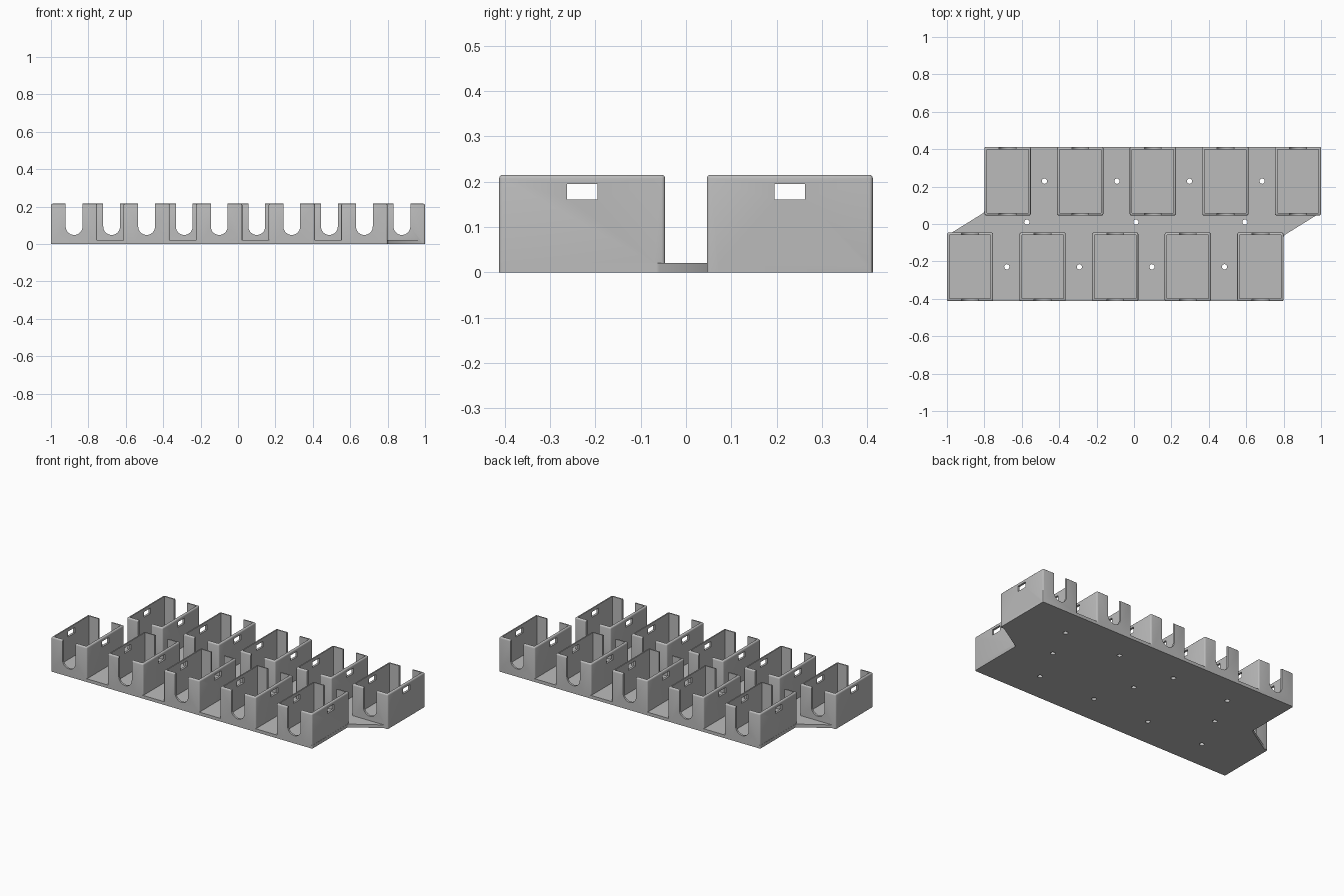
import bpy, bmesh
from math import pi, sin, cos

W, D, H = 0.247, 0.366, 0.215      # compartment outer size
WALL, FLOOR, ROUND = 0.013, 0.02, 0.008
PITCH, ROW_Y = 0.388, 0.229

old = bpy.data.objects.get("Cube")
if old:
    bpy.data.objects.remove(old, do_unlink=True)

grey = bpy.data.materials.new("grey plastic")
grey.use_nodes = True
GREY = (0.5, 0.5, 0.5, 1)
grey.diffuse_color = GREY
grey.node_tree.nodes["Principled BSDF"].inputs["Base Color"].default_value = GREY


def new_object(name, bm):
    bmesh.ops.recalc_face_normals(bm, faces=bm.faces)
    mesh = bpy.data.meshes.new(name)
    bm.to_mesh(mesh)
    bm.free()
    mesh.materials.append(grey)
    obj = bpy.data.objects.new(name, mesh)
    bpy.context.collection.objects.link(obj)
    return obj


def prism(name, points, direction, rounding=0, round_top=False):
    """Extrude a closed outline; optionally round its upright and top edges."""
    bm = bmesh.new()
    face = bm.faces.new([bm.verts.new(p) for p in points])
    out = bmesh.ops.extrude_face_region(bm, geom=[face])
    verts = [v for v in out["geom"] if isinstance(v, bmesh.types.BMVert)]
    bmesh.ops.translate(bm, verts=verts, vec=direction)
    if rounding:
        top = max(v.co.z for v in bm.verts)
        edges = [e for e in bm.edges
                 if abs(e.verts[0].co.z - e.verts[1].co.z) > 0.001
                 or (round_top and all(v.co.z > top - 0.001 for v in e.verts))]
        bmesh.ops.bevel(bm, geom=edges, offset=rounding, segments=3,
                        profile=0.5, affect='EDGES')
    return new_object(name, bm)


def block(name, centre, size, rounding=0, round_top=False):
    (x, y, z), (w, d, h) = centre, size
    corners = [(x + i * w / 2, y + j * d / 2, z - h / 2)
               for i, j in ((-1, -1), (1, -1), (1, 1), (-1, 1))]
    return prism(name, corners, (0, 0, h), rounding, round_top)


def combine(target, other, operation):
    mod = target.modifiers.new(operation.title(), 'BOOLEAN')
    mod.operation, mod.solver, mod.object = operation, 'EXACT', other
    bpy.context.view_layer.objects.active = target
    bpy.ops.object.modifier_apply(modifier=mod.name)
    bpy.data.objects.remove(other, do_unlink=True)


# Stepped base plate with sloping ends between the two staggered rows
half = [(-1, -0.412), (0.8, -0.412), (0.8, -0.062), (1, 0.062)]
outline = half + [(-x, -y) for x, y in half]
tray = prism("compartment_tray", [(x, y, 0) for x, y in outline],
             (0, 0, FLOOR), ROUND)

# Screw holes between compartments and along the middle
holes = [(s * (0.68 - PITCH * i), s * ROW_Y) for s in (-1, 1) for i in range(4)]
holes = [(x + (0.005 if y > 0 else 0), y) for x, y in holes]
holes += [(x, 0.01) for x in (-0.573, 0.01, 0.593)]
for x, y in holes:
    ring = [(x + 0.014 * cos(a * pi / 12), y + 0.014 * sin(a * pi / 12), -0.1)
            for a in range(24)]
    combine(tray, prism("screw_hole", ring, (0, 0, 0.3)), 'DIFFERENCE')


def compartment(x, y):
    """Open-topped box with cable slots front and back and side windows."""
    box = block("compartment", (x, y, H / 2), (W, D, H), ROUND, True)
    cavity = block("cavity", (x, y, FLOOR + H / 2),
                   (W - 2 * WALL, D - 2 * WALL, H))
    combine(box, cavity, 'DIFFERENCE')
    r, zc = 0.045, 0.093
    arch = [(x + r * cos(pi + a * pi / 16), y - D, zc + r * sin(pi + a * pi / 16))
            for a in range(17)]
    arch += [(x + r, y - D, 0.4), (x - r, y - D, 0.4)]
    combine(box, prism("cable_slot", arch, (0, 2 * D, 0)), 'DIFFERENCE')
    window = block("side_window", (x, y, 0.178), (W * 2, 0.067, 0.034))
    combine(box, window, 'DIFFERENCE')
    return box


# Two rows of five, staggered
for side in (-1, 1):
    for i in range(5):
        x = side * (1 - W / 2 - PITCH * i)
        combine(tray, compartment(x, side * ROW_Y), 'UNION')

bpy.ops.object.select_all(action='DESELECT')
tray.select_set(True)
bpy.context.view_layer.objects.active = tray
bpy.ops.object.shade_smooth_by_angle(angle=0.6)
